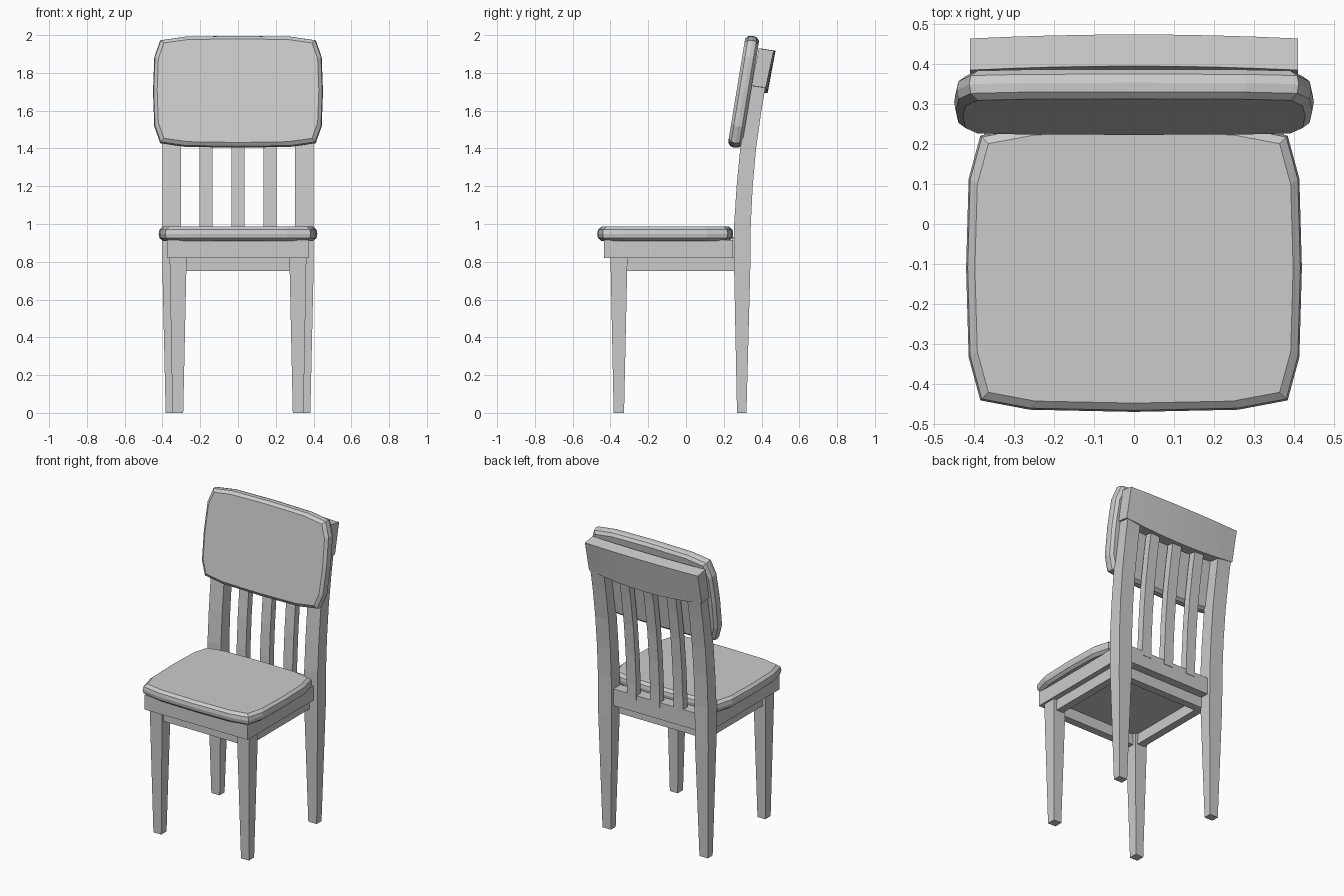
import bpy, bmesh, math
from mathutils import Matrix

if "Cube" in bpy.data.objects:
    bpy.data.objects.remove(bpy.data.objects["Cube"])


def loft(name, rings, matrix=None):
    """Skin a list of equal-length closed rings and cap both ends."""
    bm = bmesh.new()
    vs = [[bm.verts.new(p) for p in r] for r in rings]
    n = len(vs[0])
    for a, b in zip(vs, vs[1:]):
        for i in range(n):
            j = (i + 1) % n
            bm.faces.new((a[i], a[j], b[j], b[i]))
    bm.faces.new(vs[0][::-1])
    bm.faces.new(vs[-1])
    bmesh.ops.recalc_face_normals(bm, faces=bm.faces)
    me = bpy.data.meshes.new(name)
    bm.to_mesh(me)
    bm.free()
    ob = bpy.data.objects.new(name, me)
    bpy.context.collection.objects.link(ob)
    if matrix:
        ob.matrix_world = matrix
    return ob


def rect(x0, x1, y0, y1, z):
    return [(x0, y0, z), (x1, y0, z), (x1, y1, z), (x0, y1, z)]


def box(name, x0, x1, y0, y1, z0, z1):
    return loft(name, [rect(x0, x1, y0, y1, z0), rect(x0, x1, y0, y1, z1)])


def pad(name, hx, hy, t, matrix):
    """Soft low-poly cushion: bulging outline with rounded edges."""
    q = [(1, 0), (0.985, 0.62), (0.915, 0.92), (0.62, 0.985), (0, 1)]
    o = q + [(-x, y) for x, y in q[-2::-1]]
    o += [(x, -y) for x, y in o[-2:0:-1]]
    layers = [(-.5, .022), (-.3, .004), (0, 0), (.3, .004), (.5, .022)]
    rings = [[(x * (hx - i), y * (hy - i), h * t) for x, y in o] for h, i in layers]
    return loft(name, rings, matrix)


# cushions
pad("seat_cushion", .42, .36, .075, Matrix.Translation((0, -.11, .948)))
tilt = math.radians(90 - 9.3)
pad("back_cushion", .45, .30, .075,
    Matrix.Translation((0, .305, 1.70)) @ Matrix.Rotation(tilt, 4, 'X'))

# seat frame and stepped apron below it
box("seat_frame", -.375, .375, -.435, .25, .82, .915)
box("rear_seat_rail", -.31, .31, .245, .32, .82, .93)
box("front_apron", -.33, .33, -.385, -.335, .75, .825)
box("rear_apron", -.31, .31, .215, .265, .75, .825)
for s in (-1, 1):
    a, b = sorted((s * .29, s * .34))
    box("side_apron", a, b, -.36, .255, .75, .825)

# back curve: z, front y, rear y
curve = [(.75, .255, .34), (1.0, .255, .343), (1.2, .268, .353),
         (1.4, .287, .371), (1.6, .317, .399), (1.72, .339, .42), (1.84, .37, .44)]

# legs
for s in (-1, 1):
    loft("front_leg", [rect(s * .29, s * .347, -.383, -.328, 0),
                       rect(s * .272, s * .362, -.40, -.31, .825)])
    loft("rear_leg", [rect(s * .322, s * .383, .27, .32, 0)] +
         [rect(s * .303, s * .40, f, r, z) for z, f, r in curve])

# slats follow the back curve
for x in (-.17, 0, .17):
    loft("back_slat", [rect(x - .034, x + .034, (f + r) / 2 - .022, (f + r) / 2 + .025,
                            max(z, .9)) for z, f, r in curve])

# top rail, bowed slightly backward and deeper in the middle
rings = []
for i in range(-4, 5):
    u = i / 4
    k = 1 - u * u
    d = .01 * k
    rings.append([(u * .41, .346 + d * .5, 1.732 - .03 * k), (u * .41, .422 + d, 1.722 - .03 * k),
                  (u * .41, .464 + d, 1.917), (u * .41, .385 + d, 1.93)])
loft("top_rail", rings)
